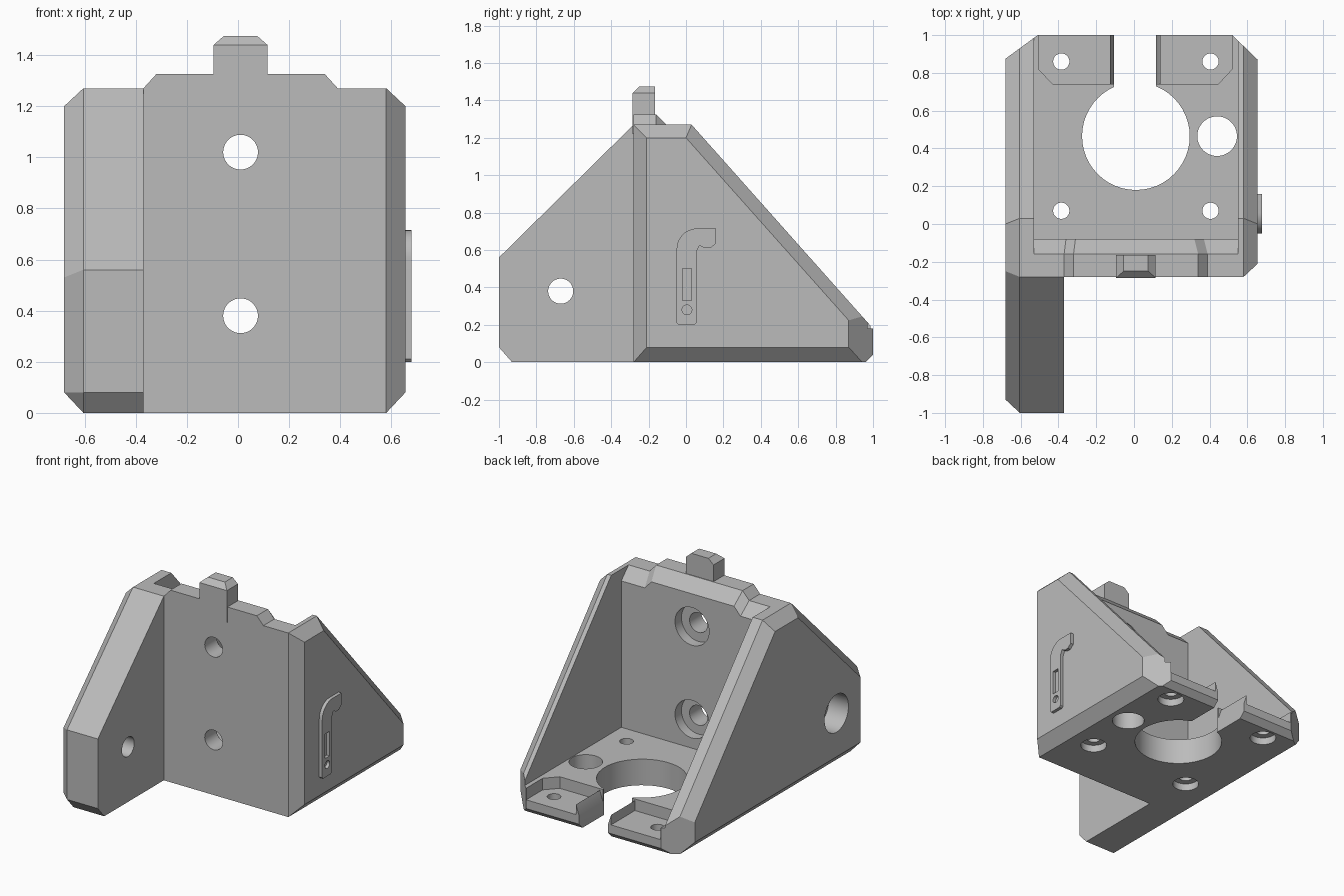
import bpy, bmesh, math
from mathutils import Matrix, Vector

cube = bpy.data.objects.get("Cube")
if cube:
    bpy.data.objects.remove(cube, do_unlink=True)

grey = bpy.data.materials.new("mid grey plastic")
grey.use_nodes = True
colour = (0.5, 0.5, 0.5, 1)
grey.diffuse_color = colour
grey.node_tree.nodes["Principled BSDF"].inputs["Base Color"].default_value = colour


def make(name, bm):
    bmesh.ops.recalc_face_normals(bm, faces=bm.faces)
    mesh = bpy.data.meshes.new(name)
    bm.to_mesh(mesh)
    bm.free()
    mesh.materials.append(grey)
    ob = bpy.data.objects.new(name, mesh)
    bpy.context.collection.objects.link(ob)
    return ob


def hull(name, points):
    """Convex solid around a few points."""
    bm = bmesh.new()
    for p in points:
        bm.verts.new(p)
    res = bmesh.ops.convex_hull(bm, input=bm.verts)
    loose = [g for g in set(res["geom_interior"] + res["geom_unused"])
             if isinstance(g, bmesh.types.BMVert)]
    bmesh.ops.delete(bm, geom=loose, context="VERTS")
    bmesh.ops.dissolve_limit(bm, angle_limit=0.01, verts=bm.verts, edges=bm.edges)
    return make(name, bm)


def at_x(x, profile):
    return [(x, y, z) for y, z in profile]


def prism(name, profile, lo, hi, axis="X"):
    """Convex profile extruded along an axis."""
    place = {"X": lambda a, b, t: (t, a, b), "Y": lambda a, b, t: (a, t, b),
             "Z": lambda a, b, t: (a, b, t)}[axis]
    return hull(name, [place(a, b, t) for a, b in profile for t in (lo, hi)])


def box(name, x, y, z):
    return hull(name, [(i, j, k) for i in x for j in y for k in z])


def rod(name, centre, radius, length, axis):
    bm = bmesh.new()
    bmesh.ops.create_cone(bm, cap_ends=True, segments=48, radius1=radius,
                          radius2=radius, depth=length)
    turn = {"X": Matrix.Rotation(math.pi / 2, 4, "Y"),
            "Y": Matrix.Rotation(math.pi / 2, 4, "X"), "Z": Matrix()}[axis]
    bmesh.ops.transform(bm, matrix=Matrix.Translation(centre) @ turn, verts=bm.verts)
    return make(name, bm)


def combine(target, other, operation):
    """Apply a boolean and drop the helper."""
    mod = target.modifiers.new("join", "BOOLEAN")
    mod.operation, mod.object, mod.solver = operation, other, "EXACT"
    bpy.context.view_layer.update()
    deps = bpy.context.evaluated_depsgraph_get()
    mesh = bpy.data.meshes.new_from_object(target.evaluated_get(deps))
    target.modifiers.clear()
    target.data = mesh
    bpy.data.objects.remove(other, do_unlink=True)


# Back plate with a chamfered top edge
bracket = prism("motor_bracket", [(-.28, 0), (-.28, 1.27), (-.16, 1.27), (-.08, 1.19), (-.08, 0)],
                -.6, .57)

# Side walls: full profile inside, inset profile on the outer face
tail = [(.03, 1.27), (.98, .2), (1, .18), (1, .04), (.96, 0)]
right_in = [(-.28, 0), (-.28, 1.27)] + tail
right_out = [(-.21, .08), (-.21, 1.2), (0, 1.2), (.98, .1), (.98, .08)]
left_in = [(-.93, 0), (-1, .08), (-1, .56), (-.28, 1.27)] + tail
left_out = [(-.93, .08), (-.93, .53), (-.25, 1.2)] + right_out[2:]
parts = [
    hull("left_wall", at_x(.55, right_in) + at_x(.58, right_in) + at_x(.655, right_out)),
    hull("right_wall", at_x(-.53, left_in) + at_x(-.605, left_in) + at_x(-.68, left_out)),
    # Thick front arm
    prism("front_arm", [(-.93, 0), (-1, .08), (-1, .56), (-.28, 1.27), (-.2, 1.27), (-.2, 0)],
          -.6, -.37),
    # Motor floor
    prism("motor_floor", [(-.2, 0), (-.2, .18), (1, .18), (1, .04), (.96, 0)], -.6, .57),
    # Raised rim on the back plate
    hull("top_rim", [(x, y, z) for y, z, a, b in (
        (-.28, 1.2, -.37, .39), (-.28, 1.27, -.37, .39), (-.28, 1.325, -.32, .34),
        (-.16, 1.2, -.37, .39), (-.16, 1.27, -.37, .39), (-.16, 1.325, -.32, .34),
        (-.08, 1.19, -.36, .37), (-.08, 1.245, -.31, .32)) for x in (a, b)]),
    # Locating tab
    hull("locating_tab", [(x, y, z) for z, f, a, b in (
        (1.22, -.285, -.095, .115), (1.44, -.285, -.095, .115), (1.475, -.25, -.055, .075))
        for x in (a, b) for y in (f, -.165)]),
]
for part in parts:
    combine(bracket, part, "UNION")

cuts = []
# Vertical rear corners
cuts.append(prism("corner", [(.52, 1), (.66, .865), (.8, 1), (.8, 1.1), (.52, 1.1)], -.1, 1, "Z"))
cuts.append(prism("corner", [(-.51, 1), (-.69, .868), (-.8, 1), (-.8, 1.1), (-.51, 1.1)],
                  -.1, 1, "Z"))
# Rear pockets, central bore and cable slot
cuts.append(prism("pocket", [(-.505, 1.1), (-.505, .82), (-.43, .74), (-.128, .74), (-.128, 1.1)],
                  .1, .19, "Z"))
cuts.append(prism("pocket", [(.52, 1.1), (.52, .82), (.445, .74), (.14, .74), (.14, 1.1)],
                  .1, .19, "Z"))
cuts.append(rod("bore", (.01, .465, .1), .285, .5, "Z"))
cuts.append(box("slot", (-.105, .117), (.6, 1.1), (-.1, .3)))
cuts.append(prism("slot_bevel", [(-.135, .19), (.147, .19), (.117, .1), (-.105, .1)], .74, 1.1, "Y"))
cuts.append(rod("rod_hole", (.44, .465, .1), .105, .5, "Z"))
# Motor screw holes with counterbores underneath
for x in (-.385, .405):
    for y in (.07, .86):
        cuts.append(rod("screw", (x, y, .1), .043, .5, "Z"))
        cuts.append(rod("screw_head", (x, y, 0), .085, .1, "Z"))
# Plate bolts with counterbores at the rear
for z in (.38, 1.02):
    cuts.append(rod("bolt", (.01, -.2, z), .068, .5, "Y"))
    cuts.append(rod("bolt_head", (.01, -.08, z), .13, .14, "Y"))
# Arm bolt with a counterbore outside
cuts.append(rod("arm_bolt", (-.5, -.67, .38), .067, .8, "X"))
cuts.append(rod("arm_bolt_head", (-.68, -.67, .38), .13, .3, "X"))
for cut in cuts:
    combine(bracket, cut, "DIFFERENCE")

# Raised hook rib on the outer side
centre, outer, inner = Vector((.06, .605)), .11, .012


def arc(radius, start, end, n=10):
    angles = [math.radians(start + (end - start) * i / n) for i in range(n + 1)]
    return [centre + Vector((math.cos(a), math.sin(a))) * radius for a in angles]


outline = [(-.05, .21), (-.04, .2), (.045, .2), (.055, .21)]
outline += [(.055, .59), (.072, .625), (.1, .61), (.13, .61), (.16, .635), (.16, .715)]
outline += arc(outer, 90, 180)
bm = bmesh.new()
face = bm.faces.new([bm.verts.new((.645, y, z)) for y, z in outline])
ext = bmesh.ops.extrude_face_region(bm, geom=[face])
bmesh.ops.translate(bm, vec=(.033, 0, 0),
                    verts=[g for g in ext["geom"] if isinstance(g, bmesh.types.BMVert)])
hook = make("side_hook", bm)
combine(hook, box("groove", (.656, .7), (-.02, .03), (.33, .5)), "DIFFERENCE")
combine(hook, rod("dimple", (.68, .005, .28), .026, .048, "X"), "DIFFERENCE")

for ob in (bracket, hook):
    bpy.ops.object.select_all(action="DESELECT")
    ob.select_set(True)
    bpy.context.view_layer.objects.active = ob
    bpy.ops.object.shade_smooth_by_angle(angle=math.radians(20))
